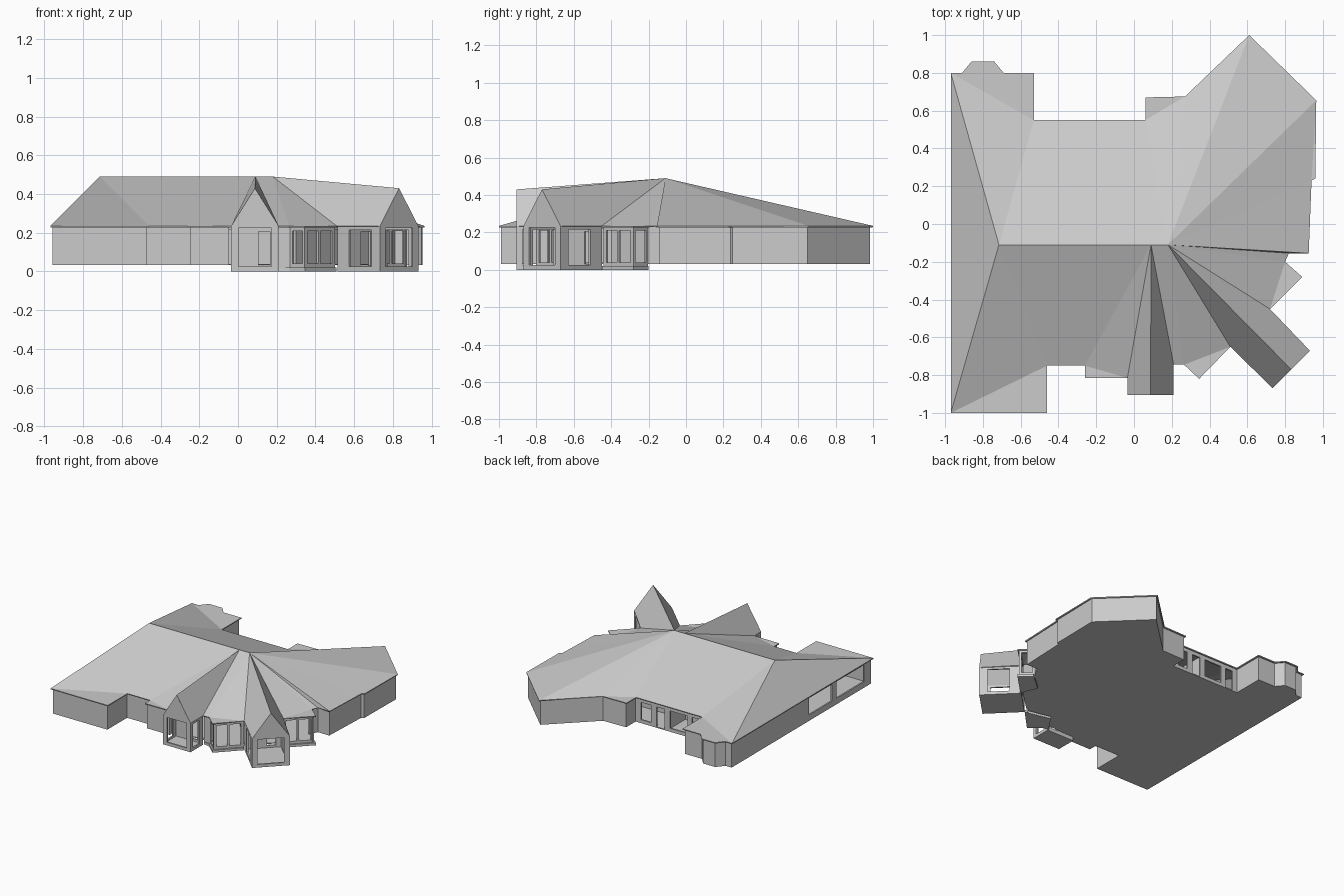
import bpy, bmesh
from mathutils import Vector

if "Cube" in bpy.data.objects:
    bpy.data.objects.remove(bpy.data.objects["Cube"])

EAVE, RIDGE, FLOOR = 0.235, 0.49, 0.035

# Eave outline, counter-clockwise from the front left corner
OUT = [(-.97, -1), (-.46, -1), (-.46, -.75), (-.26, -.75), (-.26, -.815),
       (-.035, -.815), (-.035, -.76), (.21, -.745), (.265, -.745), (.345, -.82),
       (.51, -.65), (.72, -.45), (.89, -.28), (.80, -.2), (.82, -.155),
       (.925, -.155), (.94, .23), (.96, .24), (.965, .655), (.61, 1),
       (.27, .675), (.06, .67), (.06, .55), (-.53, .55), (-.53, .80),
       (-.69, .80), (-.74, .86), (-.86, .86), (-.91, .80), (-.97, .80)]


def make(name, verts, faces, thick=0):
    bm = bmesh.new()
    vs = [bm.verts.new(v) for v in verts]
    for f in faces:
        bm.faces.new([vs[i] for i in f])
    if not thick:
        bmesh.ops.recalc_face_normals(bm, faces=bm.faces)
    me = bpy.data.meshes.new(name)
    bm.to_mesh(me)
    bm.free()
    ob = bpy.data.objects.new(name, me)
    bpy.context.collection.objects.link(ob)
    if thick:
        m = ob.modifiers.new("thickness", 'SOLIDIFY')
        m.thickness, m.offset = thick, -1
    return ob


def prism(name, pts, z0, z1):
    n = len(pts)
    verts = [(p[0], p[1], z) for z in (z0, z1) for p in pts]
    faces = [list(range(n))[::-1], list(range(n, 2 * n))]
    faces += [(i, (i + 1) % n, (i + 1) % n + n, i + n) for i in range(n)]
    return make(name, verts, faces)


def wall(name, p, q, z0, z1, opens=(), t=0.012):
    """Straight wall from p to q, thickness to the left, with openings (u0, u1, zb, zt)."""
    p, q = Vector(p), Vector(q)
    d = (q - p).normalized()
    n = Vector((-d.y, d.x)) * t

    def part(u0, u1, a, b):
        s, e = p.lerp(q, u0), p.lerp(q, u1)
        if u1 - u0 > 1e-4 and b - a > 1e-4:
            prism(name, [s, e, e + n, s + n], a, b)
    u = 0
    for u0, u1, zb, zt in opens:
        part(u, u0, z0, z1)
        part(u0, u1, z0, zb)
        part(u0, u1, zt, z1)
        u = u1
    part(u, 1, z0, z1)


def inset(pts, d):
    res, n = [], len(pts)
    for i in range(n):
        a, b, c = (Vector(pts[k % n]) for k in (i - 1, i, i + 1))
        e, f = (b - a).normalized(), (c - b).normalized()
        n1, n2 = Vector((-e.y, e.x)), Vector((-f.y, f.x))
        res.append(b + (n1 + n2) * d / (1 + n1.dot(n2)))
    return res


# Main roof: facets fanning from the ridge to a level eave
L, M, R = 30, 31, 32
roof_verts = [(x, y, EAVE) for x, y in OUT]
roof_verts += [(-.715, -.11, RIDGE), (.09, -.11, RIDGE), (.18, -.11, RIDGE)]
make("main_roof", roof_verts, [
    (0, 2, L), (0, 1, 2), (L, 2, 3, M), (M, 3, 5), (3, 4, 5), (M, 5, 6),
    (R, M, 7), (R, 7, 8), (R, 8, 10), (8, 9, 10), (R, 11, 13), (11, 12, 13),
    (R, 13, 14), (R, 14, 15), (R, 15, 16), (R, 16, 18), (16, 17, 18),
    (R, 18, 19), (R, 19, 20), (R, 20, 22), (20, 21, 22), (L, R, 22, 23),
    (L, 23, 29), (23, 24, 25, 28, 29), (25, 26, 27, 28), (L, 29, 0)], 0.008)

# Outer walls
W = inset(OUT, 0.012)
TOP = EAVE - 0.006
openings = {
    29: [(.555, .72, .08, .215), (.75, .95, .08, .215)],
    22: [(.08, .22, .06, .2), (.3, .42, .04, .2), (.5, .75, .06, .2), (.82, .93, .04, .2)],
    8: [(.15, .85, .04, .21)], 9: [(.1, .45, .04, .21), (.52, .9, .04, .21)],
    11: [(.1, .45, .04, .21), (.52, .9, .04, .21)], 12: [(.15, .85, .04, .21)],
}
for i in range(30):
    if i not in (6, 10):
        wall("outer_wall", W[i], W[(i + 1) % 30], 0 if 7 <= i <= 12 else FLOOR, TOP,
             openings.get(i, ()))

# Floor and bay ledges
prism("floor", W, FLOOR - .003, FLOOR + .004)
prism("bay_ledge", [W[7], OUT[8], OUT[9], OUT[10], (.3, -.6)], 0, .02)
prism("bay_ledge", [OUT[11], OUT[12], OUT[13], (.66, -.32)], 0, .02)

# Inner partitions seen through the openings
for p, q in [((-.7, -.9), (-.7, .7)), ((-.95, -.2), (-.3, -.2)), ((-.5, .3), (.7, .3)),
             ((-.1, -.7), (-.1, .2)), ((.3, -.4), (.7, .1)), ((-.2, .3), (-.2, .53))]:
    wall("partition", p, q, FLOOR, .22)


def porch(front, inward, hw, depth, ridge_start, eave_l, eave_r):
    """Gabled glazed porch; left/right as seen from the front."""
    c, d = Vector(front), Vector(inward).normalized()
    s = Vector((d.y, -d.x))
    peak, fl, fr = (*c, .43), c - s * hw, c + s * hw
    verts = [ridge_start, peak, (*fl, EAVE), (*fr, EAVE), (*eave_l, EAVE), (*eave_r, EAVE)]
    make("porch_roof", verts, [(0, 4, 2, 1), (0, 1, 3, 5)], 0.008)
    # gable front
    k = d * .012
    g = [(*fl, EAVE - .008), (*fr, EAVE - .008), (*c, .425)]
    g += [(a + k.x, b + k.y, z) for a, b, z in g]
    make("porch_gable", g, [(0, 1, 2), (5, 4, 3), (0, 3, 4, 1), (1, 4, 5, 2), (2, 5, 3, 0)])
    # walls with large openings, slab and door
    bl, br = fl + d * depth, fr + d * depth
    side = [(.2, .75, .025, .215)]
    wall("porch_front", fl, fr, 0, EAVE, [(.15, .85, .025, .225)])
    wall("porch_side", fr, br, 0, EAVE - .004, side)
    wall("porch_side", bl, fl, 0, EAVE - .004, [(.25, .8, .025, .215)])
    wall("porch_back", bl, br, 0, EAVE, [(.58, .82, .03, .205)])
    prism("porch_slab", [fl, fr, br, bl], 0, .012)


porch((.0875, -.905), (0, 1), .1225, .15, (.09, -.11, RIDGE), OUT[6], OUT[7])
porch((.8325, -.77), (-1, 1), .14, .3, (.18, -.11, RIDGE), OUT[10], OUT[11])
